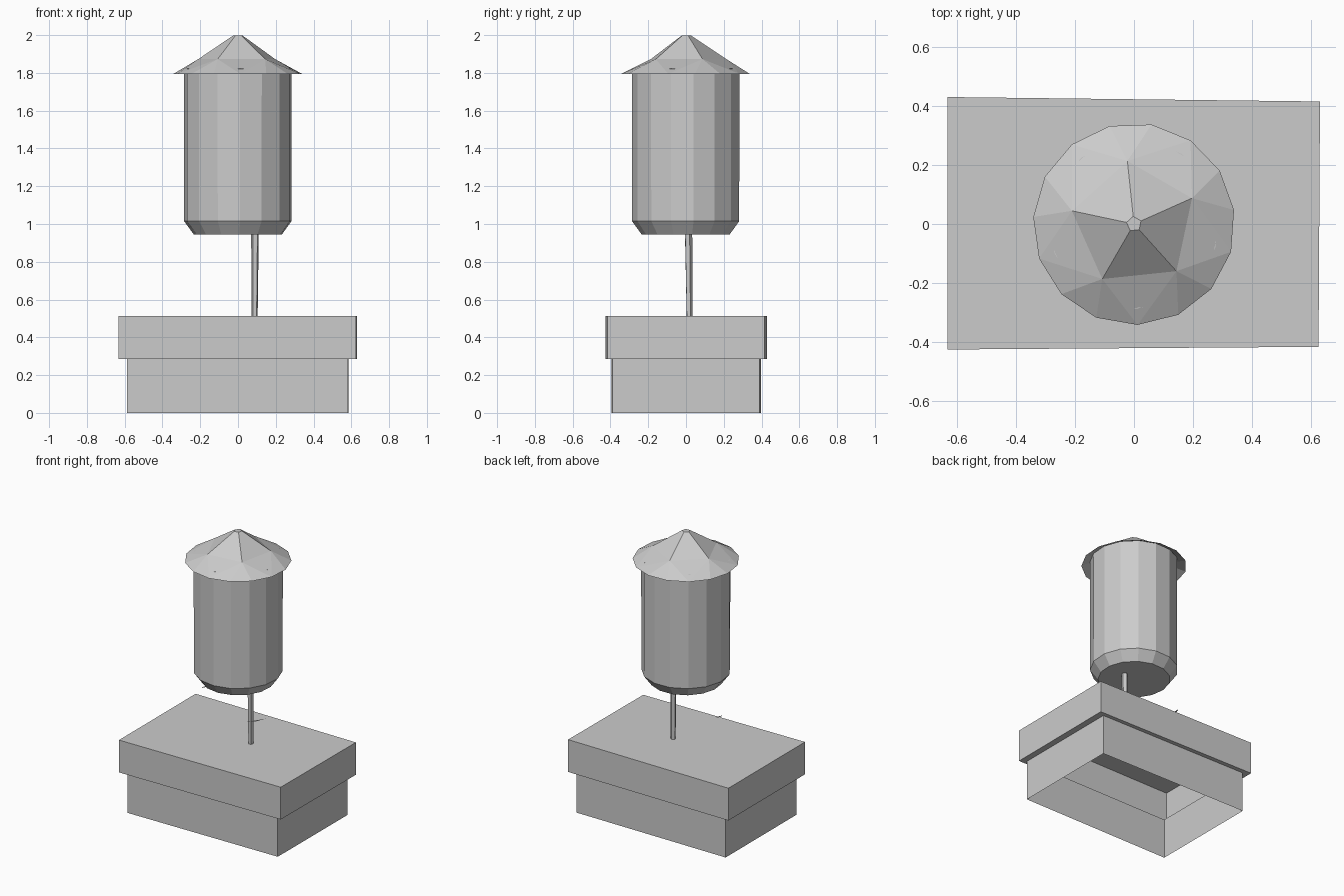
import bpy, bmesh
from math import cos, sin, radians

if "Cube" in bpy.data.objects:
    bpy.data.objects.remove(bpy.data.objects["Cube"])


def finish(name, bm, recalc=True):
    if recalc:
        bmesh.ops.recalc_face_normals(bm, faces=bm.faces)
    me = bpy.data.meshes.new(name)
    bm.to_mesh(me)
    bm.free()
    ob = bpy.data.objects.new(name, me)
    bpy.context.collection.objects.link(ob)
    return ob


def circle(bm, n, r, z, start=0, centre=(0, 0)):
    return [bm.verts.new((centre[0] + r * cos(radians(start + 360 * i / n)),
                          centre[1] + r * sin(radians(start + 360 * i / n)), z))
            for i in range(n)]


def outline(bm, pts, z):
    return [bm.verts.new((x, y, z)) for x, y in pts]


def bridge(bm, a, b):
    n = len(a)
    for i in range(n):
        j = (i + 1) % n
        bm.faces.new((a[i], a[j], b[j], b[i]))


# Building: hollow walls below, slightly skewed wider block on top
wall = [(-.588, -.395), (.582, -.388), (.585, .388), (-.588, .398)]
block = [(-.632, -.425), (.625, -.416), (.63, .415), (-.632, .43)]
bm = bmesh.new()
rings = [outline(bm, wall, 0), outline(bm, wall, .285),
         outline(bm, block, .285), outline(bm, block, .513)]
for a, b in zip(rings, rings[1:]):
    bridge(bm, a, b)
bm.faces.new(rings[-1])
finish("building", bm, recalc=False)

# Tank with chamfered bottom
bm = bmesh.new()
rings = [circle(bm, 15, r, z, 8) for r, z in
         ((.235, .945), (.286, 1.015), (.287, 1.822))]
for a, b in zip(rings, rings[1:]):
    bridge(bm, a, b)
bm.faces.new(rings[0])
bm.faces.new(rings[-1])
finish("tank", bm)

# Roof: 15-sided rim stitched to a 5-sided middle and a small blunt tip
bm = bmesh.new()
rim = circle(bm, 15, .342, 1.795, 8)
mid = circle(bm, 5, .215, 1.873, 24)
tip = circle(bm, 5, .026, 1.998, 24)
for i in range(5):
    m, n = mid[i], mid[(i + 1) % 5]
    a, b, c, d = (rim[(3 * i + k) % 15] for k in range(4))
    for tri in ((a, b, m), (b, c, m), (c, d, n), (c, n, m)):
        bm.faces.new(tri)
bridge(bm, mid, tip)
bm.faces.new(tip)
finish("roof", bm, recalc=False)

# Slightly leaning drain pipe
bm = bmesh.new()
bridge(bm, circle(bm, 5, .017, .51, 20, (.088, .018)),
       circle(bm, 5, .021, .95, 20, (.09, .012)))
finish("drain_pipe", bm, recalc=False)

# Thin leftover pieces of a support ring
for name, a0, a1 in (("ring_piece_right", -47, -19), ("ring_piece_left", 163, 174)):
    bm = bmesh.new()
    pts = [(r * cos(radians(a)), r * sin(radians(a)), .79)
           for r, a in ((.312, a0), (.318, (a0 + a1) / 2), (.312, a1), (.304, (a0 + a1) / 2))]
    bm.faces.new([bm.verts.new(p) for p in pts])
    finish(name, bm, recalc=False)
